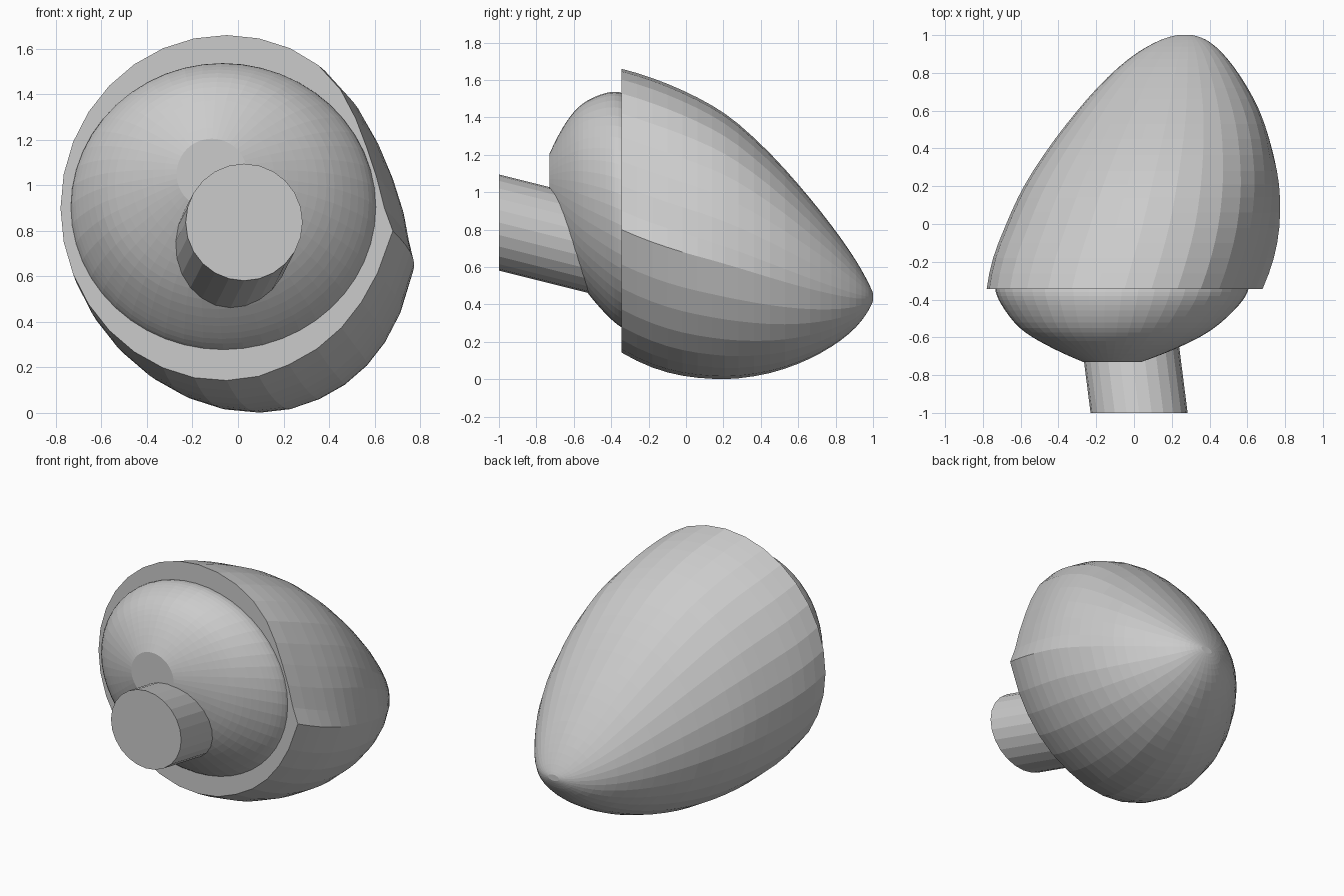
import bpy, bmesh, math

if "Cube" in bpy.data.objects:
    bpy.data.objects.remove(bpy.data.objects["Cube"])


def spline(rows, steps):
    """Catmull-Rom subdivision of section rows, curved through both ends."""
    def beyond(a, b, c):
        return [3 * p - 3 * q + r for p, q, r in zip(a, b, c)]
    pts = [beyond(*rows[:3])] + list(rows) + [beyond(*rows[:-4:-1])]
    out = []
    for p0, p1, p2, p3 in zip(pts, pts[1:], pts[2:], pts[3:]):
        for s in range(steps):
            t = s / steps
            out.append([b + 0.5 * t * (c - a + t * (2 * a - 5 * b + 4 * c - d + t * (3 * (b - c) + d - a)))
                        for a, b, c, d in zip(p0, p1, p2, p3)])
    return out + [rows[-1]]


def loft(name, rows, sides, bulge=None, cap_start=True):
    """Skin sections given as (y, left, right, bottom, top)."""
    bm = bmesh.new()
    rings = []
    for y, x0, x1, z0, z1 in rows:
        ring = []
        for i in range(sides):
            a = 360 * i / sides
            k = 1.0
            if bulge:
                a = 352.5 if i == sides - 1 else a   # ridge vertex
                k = bulge(a, y)
            a = math.radians(a)
            ring.append(bm.verts.new(((x0 + x1) / 2 + k * (x1 - x0) / 2 * math.cos(a), y,
                                      (z0 + z1) / 2 + k * (z1 - z0) / 2 * math.sin(a))))
        rings.append(ring)
    for r, q in zip(rings, rings[1:]):
        for i in range(sides):
            j = (i + 1) % sides
            bm.faces.new((r[i], r[j], q[j], q[i]))
    if cap_start:
        bm.faces.new(rings[0])
    bm.faces.new(rings[-1])
    bmesh.ops.recalc_face_normals(bm, faces=bm.faces)
    mesh = bpy.data.meshes.new(name)
    bm.to_mesh(mesh)
    bm.free()
    obj = bpy.data.objects.new(name, mesh)
    bpy.context.collection.objects.link(obj)
    return obj


# Radius factor around the shell: flattened upper right flank ending in a ridge
FLANK = [(0, .95), (4, .933), (18, .908), (30, .922), (42, .96), (51, .988), (62, 1), (260, 1),
         (280, .993), (292, .98), (333, .976), (343, .991), (352.5, 1.009), (360, .95)]


def flank(a, y):
    fade = min(1, max(0, (.58 - y) / .75))   # the flank rounds out towards the tip
    for (a0, k0), (a1, k1) in zip(FLANK, FLANK[1:]):
        if a0 <= a <= a1:
            return 1 + fade * (k0 + (k1 - k0) * (a - a0) / (a1 - a0) - 1)
    return 1.0


# Shell: skewed pointed dome with a flat front
shell = [
    (-.345, -.78, .68, .14, 1.66), (-.18, -.746, .74, .06, 1.61),
    (-.02, -.685, .77, .017, 1.545), (.14, -.614, .775, .001, 1.463),
    (.28, -.535, .76, .004, 1.365), (.45, -.418, .72, .033, 1.207),
    (.60, -.30, .664, .083, 1.042), (.72, -.195, .602, .14, .897),
    (.83, -.082, .53, .21, .751), (.91, .022, .463, .28, .632),
    (.96, .11, .405, .343, .545), (.985, .17, .36, .385, .495), (1, .23, .31, .42, .46)]
loft("shell", spline(shell, 2), 32, flank)

# Front dome: skewed rings rising to a small flat disc
dome = [
    (-.34, -.735, .607, .275, 1.53), (-.43, -.70, .555, .35, 1.53),
    (-.55, -.605, .425, .495, 1.475), (-.64, -.465, .265, .66, 1.375),
    (-.73, -.27, .04, .895, 1.205)]
loft("front_dome", spline(dome, 4), 48, cap_start=False)


# Stem: slanted cylinder with its end cut square to y
def stem_row(y):
    cx, cz, r = .027 - .128 * (y + 1), .838 - .25 * (y + 1), .257
    return (y, cx - r, cx + r, cz - r, cz + r)


loft("stem", [stem_row(-1), stem_row(-.42)], 24)
